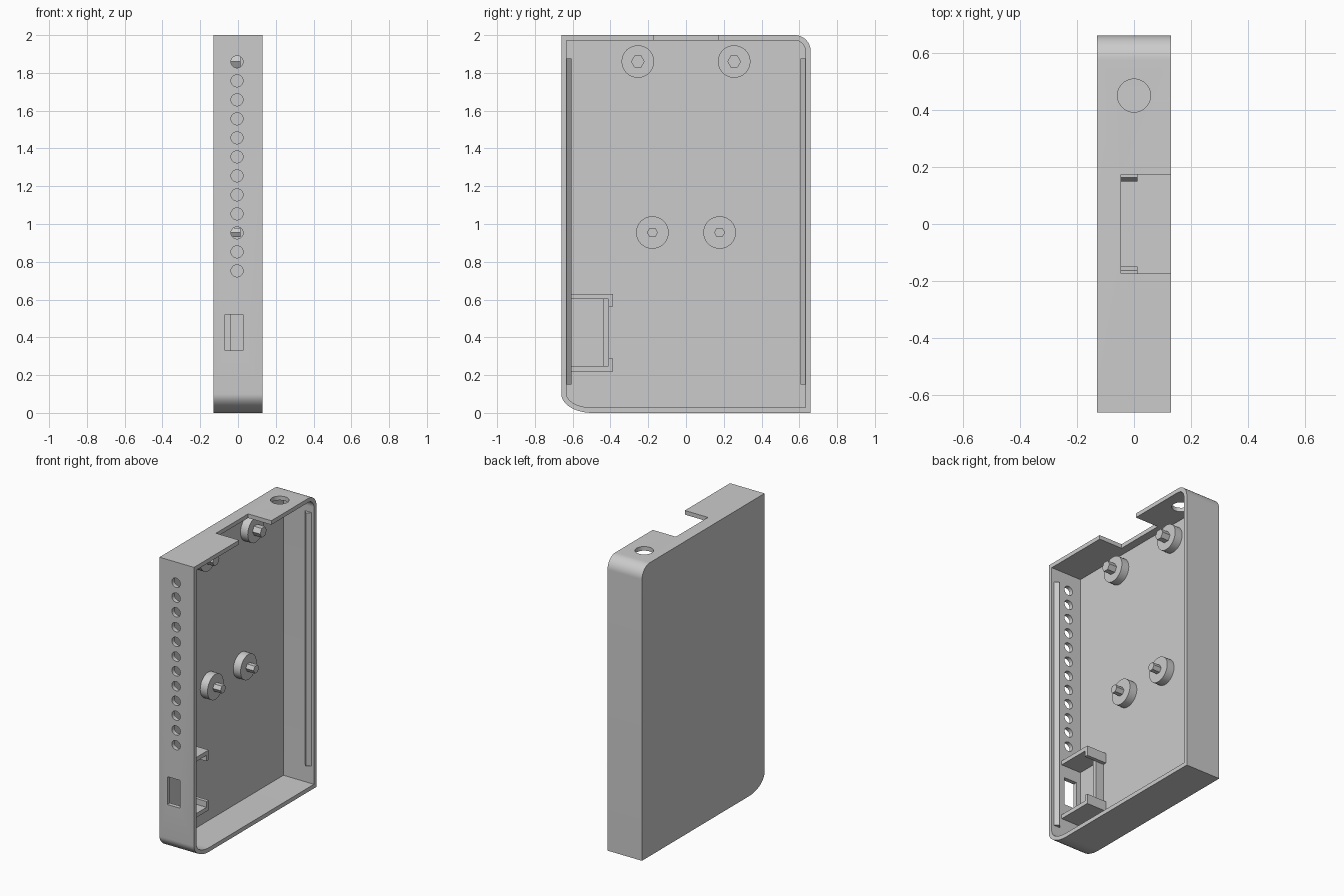
import bpy, bmesh
from math import sin, cos, pi, radians
from mathutils import Matrix

cube = bpy.data.objects.get("Cube")
if cube:
    bpy.data.objects.remove(cube, do_unlink=True)

grey = bpy.data.materials.new("plain grey")
grey.use_nodes = True
grey.diffuse_color = (0.6, 0.6, 0.6, 1)
grey.node_tree.nodes["Principled BSDF"].inputs["Base Color"].default_value = (0.6, 0.6, 0.6, 1)

HALF_X, HALF_Y, HEIGHT = 0.13, 0.66, 2.0
WALL = 0.028
FLOOR = -0.10          # inner face of the back plate
BOSS_TOP, PEG_TOP = -0.045, 0.013


def finish(name, bm):
    bmesh.ops.recalc_face_normals(bm, faces=bm.faces)
    mesh = bpy.data.meshes.new(name)
    bm.to_mesh(mesh)
    bm.free()
    mesh.materials.append(grey)
    obj = bpy.data.objects.new(name, mesh)
    bpy.context.collection.objects.link(obj)
    return obj


def prism(name, outline, x0, x1):
    """Extrude a (y, z) outline along x."""
    bm = bmesh.new()
    face = bm.faces.new([bm.verts.new((x0, y, z)) for y, z in outline])
    new = bmesh.ops.extrude_face_region(bm, geom=[face])["geom"]
    bmesh.ops.translate(bm, vec=(x1 - x0, 0, 0),
                        verts=[v for v in new if isinstance(v, bmesh.types.BMVert)])
    return finish(name, bm)


def box(name, x0, x1, y0, y1, z0, z1):
    return prism(name, [(y0, z0), (y1, z0), (y1, z1), (y0, z1)], x0, x1)


def cylinder(name, centre, radius, depth, axis, sides=40):
    turn = {"X": Matrix.Rotation(pi / 2, 4, "Y"),
            "Y": Matrix.Rotation(pi / 2, 4, "X"),
            "Z": Matrix()}[axis]
    bm = bmesh.new()
    bmesh.ops.create_cone(bm, cap_ends=True, segments=sides, radius1=radius,
                          radius2=radius, depth=depth,
                          matrix=Matrix.Translation(centre) @ turn)
    return finish(name, bm)


def arc(cy, cz, ry, rz, start, steps=14):
    return [(cy + ry * cos(start + pi / 2 * i / steps),
             cz + rz * sin(start + pi / 2 * i / steps)) for i in range(steps + 1)]


def case_outline(inset):
    """Rectangle with a round upper rear and an elliptical lower front corner."""
    y, low, high = HALF_Y - inset, inset, HEIGHT - inset
    r, ry, rz = 0.085 - inset, 0.165 - inset, 0.1 - inset
    return ([(y, low)] + arc(y - r, high - r, r, r, 0) + [(-y, high)]
            + arc(-y + ry, low + rz, ry, rz, pi))


# Case shell: tray open on the left side
case = prism("case_shell", case_outline(0), -HALF_X, HALF_X)
cutters = [
    prism("cavity_cutter", case_outline(WALL), FLOOR, HALF_X + 0.1),
    box("top_notch_cutter", BOSS_TOP, 0.3, -0.173, 0.173, 1.9, 2.1),
    box("port_cutter", -0.07, 0.026, -0.8, -0.62, 0.33, 0.52),
    cylinder("top_hole_cutter", (0, 0.45, 2), 0.058, 0.2, "Z"),
]
for i in range(12):
    cutters.append(cylinder("vent_cutter", (-0.005, -0.66, 0.752 + 0.1006 * i),
                            0.032, 0.12, "Y", 24))

bpy.context.view_layer.objects.active = case
for cutter in cutters:
    mod = case.modifiers.new("cut", "BOOLEAN")
    mod.operation, mod.solver, mod.object = "DIFFERENCE", "EXACT", cutter
    bpy.ops.object.modifier_apply(modifier=mod.name)
    bpy.data.objects.remove(cutter, do_unlink=True)
parts = [case]

# Mounting bosses with slim locating pegs
for row, y, z, peg_radius in (("upper", 0.255, 1.86, 0.036), ("lower", 0.178, 0.955, 0.029)):
    for end, side in (("front", -1), ("rear", 1)):
        for kind, radius, x0, x1, sides in (("boss", 0.086, FLOOR - 0.01, BOSS_TOP, 40),
                                            ("peg", peg_radius, BOSS_TOP - 0.01, PEG_TOP, 6)):
            if kind == "peg":
                # points of the peg face front and rear
                outline = [(side * y + radius * cos(pi / 3 * k),
                            z + radius * sin(pi / 3 * k)) for k in range(sides)]
                parts.append(prism(f"{row}_{end}_peg", outline, x0, x1))
            else:
                parts.append(cylinder(f"{row}_{end}_boss", ((x0 + x1) / 2, side * y, z),
                                      radius, x1 - x0, "X", sides))

# Snap ridges: wedge-shaped rails along the front and rear walls
for end, side in (("front", -1), ("rear", 1)):
    bm = bmesh.new()
    wall = side * (HALF_Y - WALL + 0.002)
    section = [(0.06, wall), (0.115, wall), (0.0875, side * (HALF_Y - WALL - 0.026))]
    face = bm.faces.new([bm.verts.new((x, y, 0.15)) for x, y in section])
    new = bmesh.ops.extrude_face_region(bm, geom=[face])["geom"]
    bmesh.ops.translate(bm, vec=(0, 0, 1.725),
                        verts=[v for v in new if isinstance(v, bmesh.types.BMVert)])
    parts.append(finish(f"{end}_snap_ridge", bm))

# Port bracket: two hooked arms and a low stop bar between them
MID, OUTER, INNER, HOOK = 0.425, 0.205, 0.177, 0.137
BACK, TIP = -HALF_Y + WALL - 0.005, -0.387
for name, side in (("lower", -1), ("upper", 1)):
    outline = [(BACK, MID + side * OUTER), (TIP, MID + side * OUTER),
               (TIP, MID + side * HOOK), (TIP - 0.024, MID + side * HOOK),
               (TIP - 0.024, MID + side * INNER), (BACK, MID + side * INNER)]
    parts.append(prism(f"{name}_bracket_arm", outline, FLOOR - 0.01, 0.05))
parts.append(box("bracket_stop_bar", FLOOR - 0.01, -0.04, -0.44, TIP - 0.024,
                 MID - INNER - 0.005, MID + INNER + 0.005))

# Smooth curved walls, keep edges crisp
bpy.ops.object.select_all(action="DESELECT")
for obj in parts:
    obj.select_set(True)
bpy.context.view_layer.objects.active = case
bpy.ops.object.shade_smooth_by_angle(angle=radians(30))
